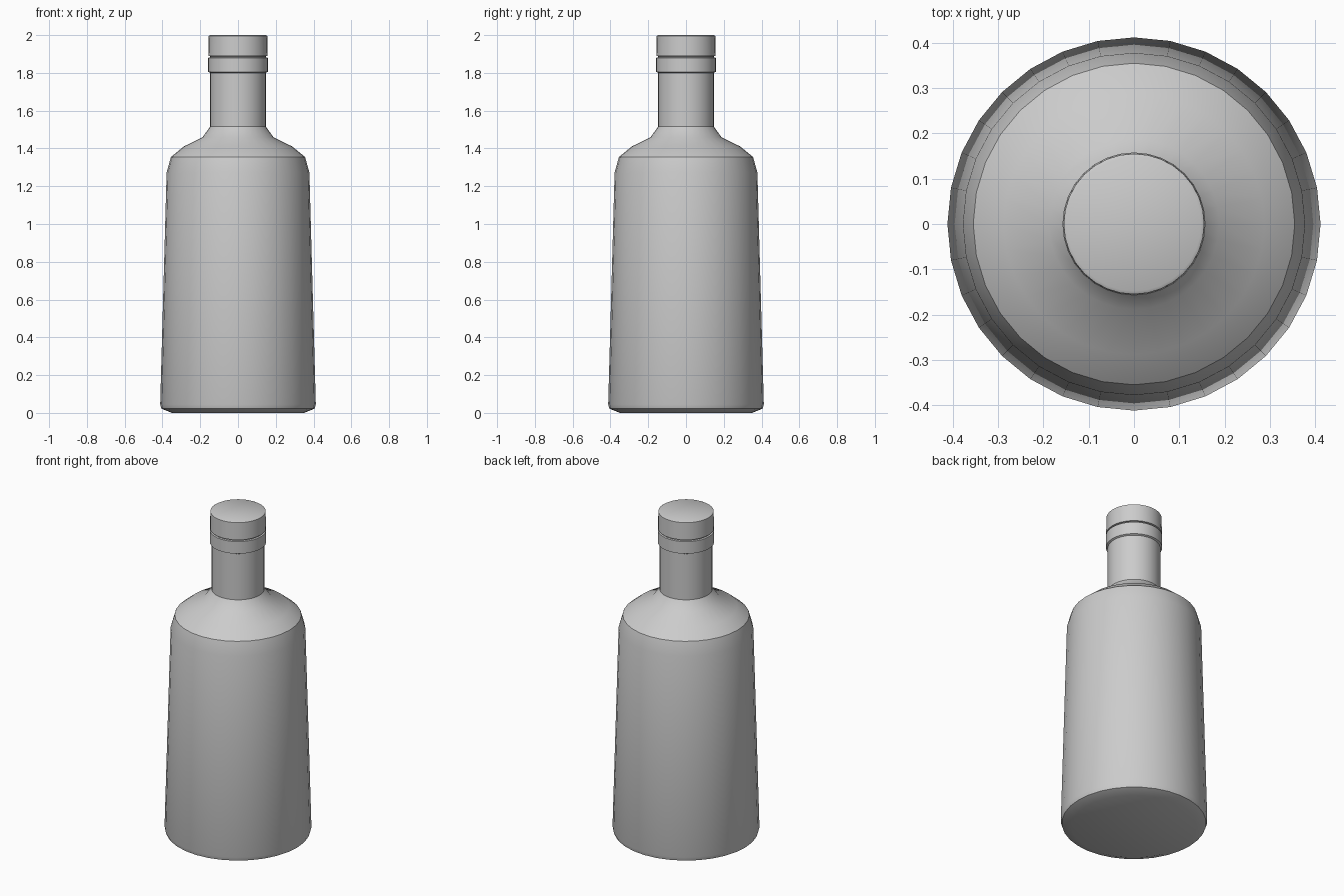
import bpy, bmesh, math

if "Cube" in bpy.data.objects:
    bpy.data.objects.remove(bpy.data.objects["Cube"])

SIDES = 32


def lathe(name, profile):
    """Revolve (radius, z) points about z and cap both ends."""
    bm = bmesh.new()
    rings = []
    for r, z in profile:
        rings.append([bm.verts.new((r * math.cos(2 * math.pi * i / SIDES),
                                    r * math.sin(2 * math.pi * i / SIDES), z))
                      for i in range(SIDES)])
    for a, b in zip(rings, rings[1:]):
        for i in range(SIDES):
            j = (i + 1) % SIDES
            bm.faces.new((a[i], a[j], b[j], b[i]))
    bm.faces.new(list(reversed(rings[0])))
    bm.faces.new(rings[-1])
    mesh = bpy.data.meshes.new(name)
    bm.to_mesh(mesh)
    bm.free()
    obj = bpy.data.objects.new(name, mesh)
    bpy.context.collection.objects.link(obj)
    bpy.ops.object.select_all(action='DESELECT')
    obj.select_set(True)
    bpy.context.view_layer.objects.active = obj
    bpy.ops.object.shade_smooth_by_angle(angle=math.radians(30))
    return obj


# Tapered body, rounded shoulder, straight neck and lip ring
lathe("bottle", [
    (0.35, 0.0), (0.405, 0.022), (0.412, 0.045),
    (0.378, 1.273), (0.355, 1.355), (0.288, 1.41),
    (0.188, 1.459), (0.148, 1.515), (0.148, 1.80),
    (0.158, 1.805), (0.158, 1.88), (0.148, 1.882),
])

# Stopper, with a narrow shadow gap above the lip
lathe("stopper", [
    (0.148, 1.882), (0.148, 1.888), (0.157, 1.89),
    (0.155, 1.996), (0.148, 2.0),
])
